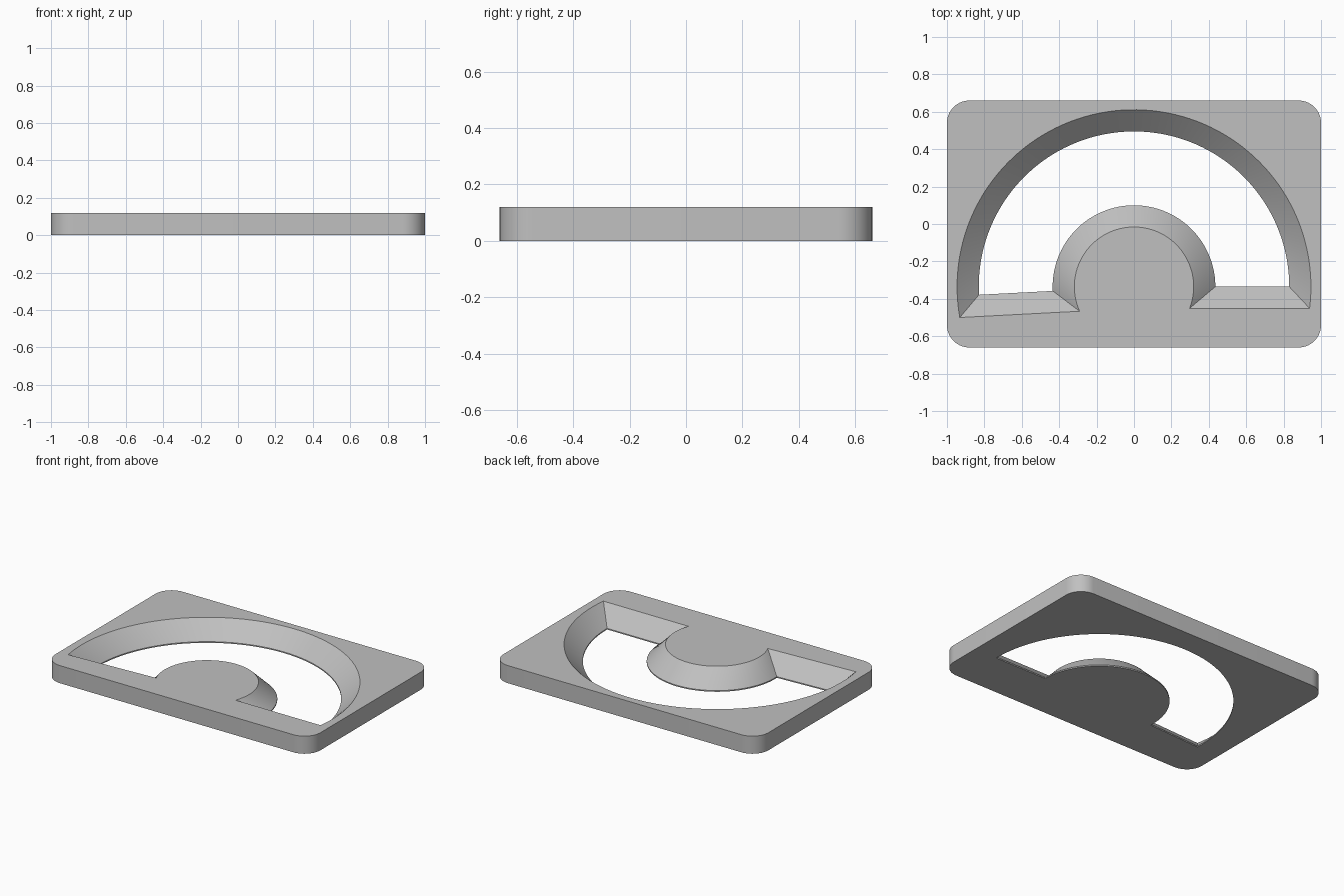
import bpy
import bmesh
from math import asin, cos, sin, radians

cube = bpy.data.objects.get("Cube")
if cube:
    bpy.data.objects.remove(cube, do_unlink=True)

HALF_X, HALF_Y, HEIGHT, CORNER = 1.0, 0.66, 0.12, 0.12
CENTRE_Y = -0.335          # centre of the arched opening
OUTER, INNER = 0.83, 0.435  # opening radii at the bottom
CHAMFER, LIP = 0.116, 0.008
TILT = radians(3)          # the left end of the arch dips slightly


def arc(cx, cy, r, start, end, steps):
    angles = [start + (end - start) * i / steps for i in range(steps + 1)]
    return [(cx + r * cos(a), cy + r * sin(a)) for a in angles]


def plate_outline():
    points = []
    for i, (sx, sy) in enumerate([(1, 1), (-1, 1), (-1, -1), (1, -1)]):
        points += arc(sx * (HALF_X - CORNER), sy * (HALF_Y - CORNER), CORNER,
                      radians(90 * i), radians(90 * (i + 1)), 14)
    return points


def arch_outline(grow):
    # half ring whose edges are all offset outward by grow
    points = []
    for r, flip in [(OUTER + grow, False), (INNER - grow, True)]:
        extra = asin(grow / r)
        side = arc(0, CENTRE_Y, r, -extra, radians(180) + TILT + extra, 80)
        points += side[::-1] if flip else side
    return points


bm = bmesh.new()


def ring(points, z):
    verts = [bm.verts.new((x, y, z)) for x, y in points]
    edges = [bm.edges.new((v, verts[(i + 1) % len(verts)]))
             for i, v in enumerate(verts)]
    return verts, edges


def wall(a, b):
    for i in range(len(a)):
        j = (i + 1) % len(a)
        bm.faces.new((a[i], a[j], b[j], b[i]))


# Rounded plate rim
rim_low, rim_low_edges = ring(plate_outline(), 0)
rim_top, rim_top_edges = ring(plate_outline(), HEIGHT)
wall(rim_low, rim_top)

# Chamfered arch opening with a thin upright lip at the bottom
hole_low, hole_low_edges = ring(arch_outline(0), 0)
hole_lip, _ = ring(arch_outline(0), LIP)
hole_top, hole_top_edges = ring(arch_outline(CHAMFER), HEIGHT)
wall(hole_lip, hole_low)
wall(hole_top, hole_lip)

# Flat bottom and top around the opening
for edges, up in [(rim_low_edges + hole_low_edges, -1),
                  (rim_top_edges + hole_top_edges, 1)]:
    bmesh.ops.triangle_fill(bm, edges=edges, use_beauty=True,
                            use_dissolve=False, normal=(0, 0, up))
bmesh.ops.recalc_face_normals(bm, faces=bm.faces)

mesh = bpy.data.meshes.new("arched_plate")
bm.to_mesh(mesh)
bm.free()
plate = bpy.data.objects.new("arched_plate", mesh)
bpy.context.collection.objects.link(plate)

# Grey material
grey = bpy.data.materials.new("plain grey")
grey.use_nodes = True
colour = (0.53, 0.53, 0.53, 1)
grey.diffuse_color = colour
grey.node_tree.nodes["Principled BSDF"].inputs["Base Color"].default_value = colour
mesh.materials.append(grey)

# Smooth curves, crisp corners
bpy.ops.object.select_all(action="DESELECT")
plate.select_set(True)
bpy.context.view_layer.objects.active = plate
bpy.ops.object.shade_smooth_by_angle(angle=radians(30))
